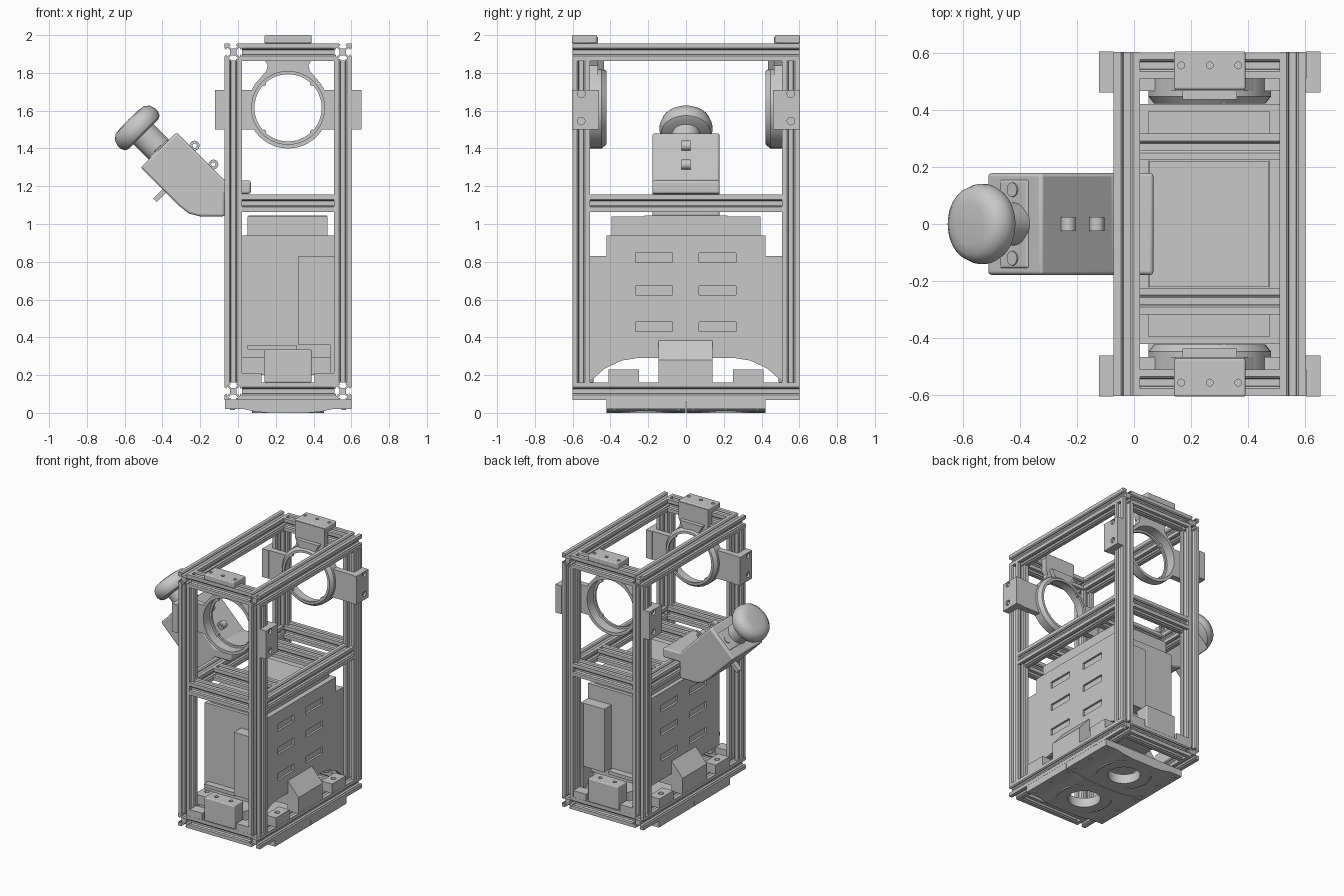
import bpy, bmesh
from math import sin, cos, pi, radians
from mathutils import Matrix, Vector

if "Cube" in bpy.data.objects:
    bpy.data.objects.remove(bpy.data.objects["Cube"], do_unlink=True)

GREY = bpy.data.materials.new("light grey")
GREY.use_nodes = True
GREY.diffuse_color = (.58, .58, .58, 1)
GREY.node_tree.nodes["Principled BSDF"].inputs["Base Color"].default_value = GREY.diffuse_color
CX = 0.265  # middle of the frame


def add(name, bm, smooth=False, bevel=0):
    bmesh.ops.recalc_face_normals(bm, faces=bm.faces)
    mesh = bpy.data.meshes.new(name)
    bm.to_mesh(mesh)
    bm.free()
    mesh.materials.append(GREY)
    ob = bpy.data.objects.new(name, mesh)
    bpy.context.scene.collection.objects.link(ob)
    if bevel:
        mod = ob.modifiers.new("Bevel", "BEVEL")
        mod.width, mod.segments, mod.limit_method = bevel, 3, "ANGLE"
    if smooth:
        bpy.ops.object.select_all(action="DESELECT")
        ob.select_set(True)
        bpy.context.view_layer.objects.active = ob
        bpy.ops.object.shade_smooth_by_angle(angle=radians(35))
    return ob


def fill_box(bm, x, y, z):
    size = [abs(b - a) for a, b in (x, y, z)]
    mid = Vector([(a + b) / 2 for a, b in (x, y, z)])
    bmesh.ops.create_cube(bm, size=1, matrix=Matrix.Translation(mid) @ Matrix.Diagonal((*size, 1)))


def fill_rod(bm, centre, axis, r, length, sides=20):
    turn = Vector(axis).to_track_quat("Z", "Y").to_matrix().to_4x4()
    bmesh.ops.create_cone(bm, cap_ends=True, segments=sides, radius1=r, radius2=r, depth=length,
                          matrix=Matrix.Translation(centre) @ turn)


def box(name, x, y, z, bevel=0):
    bm = bmesh.new()
    fill_box(bm, x, y, z)
    return add(name, bm, bevel=bevel)


def rod(name, centre, axis, r, length):
    bm = bmesh.new()
    fill_rod(bm, centre, axis, r, length)
    return add(name, bm, True)


def prism(name, outline, axis, a, b, bevel=0):
    """Extrude a 2D outline along x, y or z between a and b."""
    place = {"x": lambda u, v, t: (t, u, v), "y": lambda u, v, t: (u, t, v),
             "z": lambda u, v, t: (u, v, t)}[axis]
    bm = bmesh.new()
    ends = [[bm.verts.new(place(u, v, t)) for u, v in outline] for t in (a, b)]
    for loop in ends:
        bm.faces.new(loop)
    n = len(outline)
    for i in range(n):
        j = (i + 1) % n
        bm.faces.new((ends[0][i], ends[0][j], ends[1][j], ends[1][i]))
    return add(name, bm, bevel > 0, bevel)


def lathe(name, profile, origin, axis, closed=False, steps=48):
    """Turn a profile of (radius, height) round an axis."""
    frame = Matrix.Translation(origin) @ Vector(axis).to_track_quat("Z", "Y").to_matrix().to_4x4()
    bm = bmesh.new()
    vs = [bm.verts.new(frame @ Vector((r, 0, h))) for r, h in profile]
    edges = [bm.edges.new(p) for p in zip(vs, vs[1:] + vs[:1] if closed else vs[1:])]
    direction = frame.to_3x3() @ Vector((0, 0, 1))
    bmesh.ops.spin(bm, geom=vs + edges, cent=origin, axis=direction, angle=2 * pi, steps=steps)
    bmesh.ops.remove_doubles(bm, verts=bm.verts, dist=0.0003)
    return add(name, bm, True)


def cut(ob, bm):
    """Subtract a set of cutter shapes and throw the cutter away."""
    cutter = add("cutter", bm)
    cutter.hide_render = True
    mod = ob.modifiers.new("Cut", "BOOLEAN")
    mod.operation, mod.solver, mod.object = "DIFFERENCE", "EXACT", cutter
    bpy.context.view_layer.update()
    done = bpy.data.meshes.new_from_object(ob.evaluated_get(bpy.context.evaluated_depsgraph_get()))
    ob.modifiers.clear()
    ob.data = done
    bpy.data.objects.remove(cutter, do_unlink=True)


# Frame rails with a flared slot on each side
H = 0.046
half_slot = [(.021, H), (.0135, .039), (.0135, .036), (.026, .036), (.012, .018)]
side = [(-H, H)] + [(-u, v) for u, v in half_slot] + half_slot[::-1]
section = []
for k in range(4):
    c, s = round(cos(k * pi / 2)), round(sin(k * pi / 2))
    section += [(u * c + v * s, v * c - u * s) for u, v in side]


def rail(name, axis, p, q, a, b):
    prism(name, [(u + p, v + q) for u, v in section], axis, a, b)


LOW, MID, HIGH, Y = 0.115, 1.11, 1.91, 0.555
XS = (-0.025, 0.555)
for x in XS:
    for z in (LOW, HIGH):
        rail("long_rail", "y", x, z, -0.602, 0.602)
    rail("middle_long_rail", "y", x, MID, -0.51, 0.51)
    for y in (-Y, Y):
        rail("corner_post", "z", x, y, 0.16, 1.865)
for y in (-Y, Y):
    for z in (LOW, MID, HIGH):
        rail("cross_rail", "x", y, z, 0.02, 0.51)
for y in (-0.27, 0.27):
    rail("inner_cross_rail", "x", y, MID, 0.02, 0.51)

# Ring holders with clamp brackets at both ends
RZ = 1.615
half_plate = [(.122, .375), (.122, .25), (.108, .225), (.115, .195), (.15, .155), (.18, .095),
              (.337, .095), (.337, -.115), (.18, -.115), (.12, -.175), (.05, -.205)]
outline = [(CX + u, RZ + v) for u, v in half_plate]
outline += [(CX - u, RZ + v) for u, v in reversed(half_plate)]
for s in (-1, 1):
    lathe("holder_ring", [(.215, -.043), (.215, .02), (.195, .045), (.178, .045), (.178, .03),
                          (.193, .03), (.193, -.043)], (CX, s * .467, RZ), (0, -s, 0), True)
    holder = prism("holder_plate", outline, "y", s * .509, s * .465)
    bm = bmesh.new()
    fill_rod(bm, (CX, s * .487, RZ), (0, 1, 0), .193, .1, 48)
    cut(holder, bm)
    # Small screw tabs inside the ring
    for a in (45, 135, 225, 315):
        ca, sa = cos(radians(a)), sin(radians(a))
        rod("ring_tab", (CX + .183 * ca, s * .435, RZ + .183 * sa), (0, 1, 0), .014, .018)
    plate = box("top_bracket", (.14, .39), (s * .604, s * .47), (1.956, 2), .008)
    bm = bmesh.new()
    for dx in (-.1, 0, .1):
        fill_rod(bm, (CX + dx, s * Y, 2), (0, 0, 1), .012, .05)
    cut(plate, bm)
    prism("top_gusset", [(.17, 1.87), (.2, 1.815), (.33, 1.815), (.36, 1.87)], "y", s * .47, s * .435)
    for m in (-1, 1):
        clamp = box("side_clamp", (CX + m * .337, CX + m * .388), (s * .604, s * .46), (1.5, 1.71))
        bm = bmesh.new()
        for z in (1.545, 1.69):
            fill_rod(bm, (CX + m * .388, s * Y, z), (1, 0, 0), .02, .03)
        cut(clamp, bm)
        for z in (1.545, 1.69):
            rod("clamp_screw", (CX + m * .37, s * Y, z), (1, 0, 0), .011, .02)
    # Lower end bracket
    foot = box("lower_bracket", (.14, .39), (s * .6, s * .49), (.16, .335), .008)
    bm = bmesh.new()
    for dx in (-.06, .06):
        fill_rod(bm, (CX + dx, s * .545, .335), (0, 0, 1), .014, .05)
    cut(foot, bm)
    for m in (-1, 1):
        box("corner_block", (CX + m * .245, CX + m * .14), (s * .6, s * .52), (.16, .21))

# Cabinet body
slots = [(y, z) for y in (-.17, .168) for z in (.455, .648, .822)]


def slot_cutters(x):
    bm = bmesh.new()
    for y, z in slots:
        fill_box(bm, (x - .015, x + .015), (y - .098, y + .098), (z - .025, z + .025))
    return bm


body = box("cabinet_body", (.02, .49), (-.42, .42), (.29, .94))
cut(body, slot_cutters(.02))
box("cabinet_lid", (.05, .475), (-.395, .395), (.94, 1.04))
box("lid_panel", (.055, .47), (-.22, .22), (1.04, 1.046))
half = [(.26, .29), (.34, .277), (.43, .235), (.51, .165), (.51, .83), (.42, .83), (.42, .94)]
wing = prism("side_panel", half + [(-y, z) for y, z in reversed(half)], "x", .49, .512)
cut(wing, slot_cutters(.512))
for s in (-1, 1):
    box("end_channel", (.32, .49), (s * .42, s * .505), (.36, .83))
    box("end_ledge", (.05, .31), (s * .42, s * .47), (.335, .36))
box("cabinet_base", (.02, .51), (-.14, .135), (.2, .29))

# Blocks standing on the lower side rails
for m in (-1, 1):
    a, b = CX + m * .245, CX + m * .335
    prism("sloped_block", [(a, .16), (b, .16), (b, .28), (a, .385)], "y", -.145, .14)
    for y in (-.33, .33):
        block = box("rail_block", (a, b), (y - .08, y + .08), (.16, .23))
        bm = bmesh.new()
        fill_rod(bm, ((a + b) / 2, y, .23), (0, 0, 1), .018, .05)
        cut(block, bm)

# Fan base with two openings and shallow recesses
edge = [(.335, .07), (.335, .02), (.235, .02), (.17, .006), (.1, 0)]
base = prism("fan_base", [(CX + u, v) for u, v in edge] + [(CX - u, v) for u, v in reversed(edge)],
             "y", -.42, .42)
bm = bmesh.new()
for y in (-.21, .21):
    fill_rod(bm, (CX, y, .03), (0, 0, 1), .11, .2, 48)
fill_box(bm, (-.1, .7), (-.003, .003), (-.01, .06))
cut(base, bm)
for y in (-.21, .21):
    lathe("fan_rim", [(.19, .012), (.19, 0), (.18, 0), (.18, .012)], (CX, y, 0), (0, 0, 1), True)
    for m in (-1, 1):
        for dy in (-.17, 0, .17):
            rod("base_screw", (CX + m * .295, y + dy, .019), (0, 0, 1), .013, .008)

# Angled arm for the push button
arm = [(-.07, 1.04), (-.2, 1.04), (-.26, 1.055), (-.31, 1.095), (-.515, 1.3), (-.325, 1.485),
       (-.07, 1.23), (.068, 1.23), (.068, 1.16), (-.07, 1.16)]
prism("button_arm", arm, "y", -.178, .178, .012)
D = Vector((-1, 0, 1)).normalized()
P = Vector((-.415, 0, 1.39))
for x, z in ((-.23, 1.415), (-.13, 1.315)):
    lathe("cable_loop", [(.026, -.025), (.026, .025), (.012, .025), (.012, -.025)],
          (x, 0, z), (0, 1, 0), True, 20)
for y in (-.12, .12):
    rod("arm_screw", P + Vector((0, y, 0)), D, .025, .036)
tab = box("arm_tab", (-.055, .055), (-.02, .02), (-.013, .013))
tab.matrix_world = Matrix.Translation((-.4, 0, 1.165)) @ Matrix.Rotation(radians(-45), 4, "Y")
mount = box("button_mount", (-.07, .07), (-.155, .155), (-.012, .012), .01)
mount.matrix_world = Matrix.Translation(P) @ Matrix.Rotation(radians(-45), 4, "Y")
lathe("button_neck", [(0, -.01), (.075, -.01), (.075, .14), (0, .14)], P, D)
lathe("button_cap", [(0, .12), (.11, .12), (.13, .13), (.14, .153), (.14, .175), (.13, .205),
                     (.105, .225), (.07, .23), (0, .232)], P, D)
